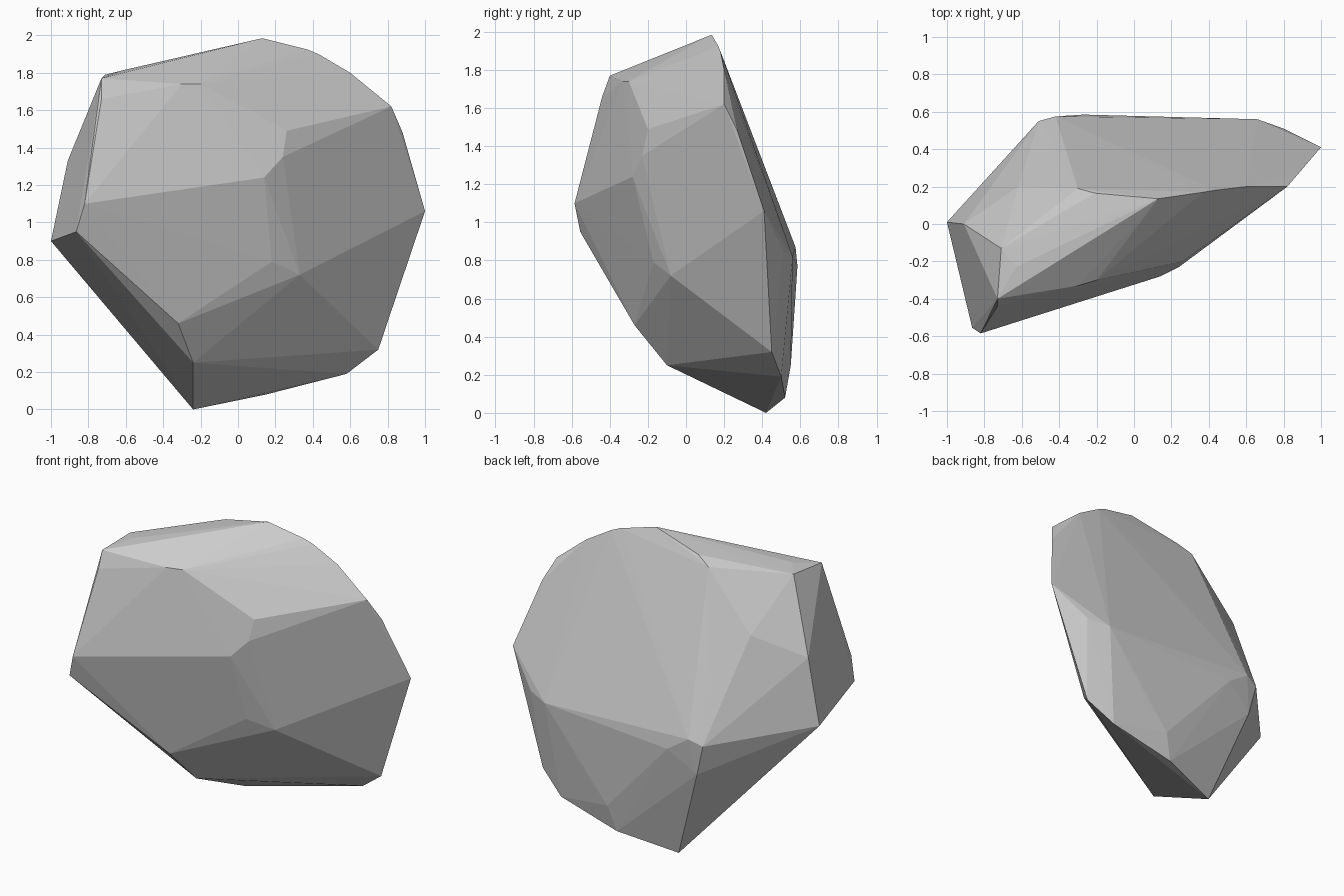
import bpy, bmesh

# Corner points of the faceted boulder, grouped by region
crown = [(-.73, -.40, 1.77), (-.63, -.23, 1.81), (-.71, -.13, 1.79), (-.30, .19, 1.85),
         (-.21, .165, 1.90), (.13, .135, 1.985), (.37, .17, 1.925), (.43, .18, 1.90),
         (.60, .20, 1.80), (.82, .20, 1.62)]
front = [(-.73, -.44, 1.66), (-.30, -.33, 1.74), (-.20, -.30, 1.74), (.26, -.20, 1.49),
         (.24, -.23, 1.35), (.14, -.28, 1.24), (-.82, -.585, 1.10), (-.865, -.555, .95),
         (.27, -.15, .94), (.41, -.03, .89), (.18, -.17, .79), (.24, -.11, .72),
         (.33, -.08, .72), (-.35, -.29, .54), (-.32, -.27, .46), (-.24, -.10, .25)]
sides = [(-1, .01, .90), (-.91, 0, 1.33), (-.62, .25, 1.29), (-.62, .20, 1.48),
         (1, .41, 1.06), (.88, .27, 1.48)]
back = [(-.51, .55, .835), (-.42, .575, .87), (-.27, .585, .77), (.66, .56, .82),
        (.80, .51, .85), (.36, .55, .41), (-.46, .54, .63), (.20, .55, .25)]
base = [(.75, .45, .32), (.58, .50, .19), (.15, .52, .08), (-.24, .42, 0)]

# Boulder: flat-faced shell wrapped around the corners
bm = bmesh.new()
for p in crown + front + sides + back + base:
    bm.verts.new(p)
hull = bmesh.ops.convex_hull(bm, input=bm.verts[:])
bmesh.ops.delete(bm, geom=[v for v in bm.verts if not v.link_faces], context='VERTS')
bmesh.ops.recalc_face_normals(bm, faces=bm.faces[:])

mesh = bpy.data.meshes.new("boulder")
bm.to_mesh(mesh)
bm.free()
boulder = bpy.data.objects.new("boulder", mesh)
bpy.context.collection.objects.link(boulder)
